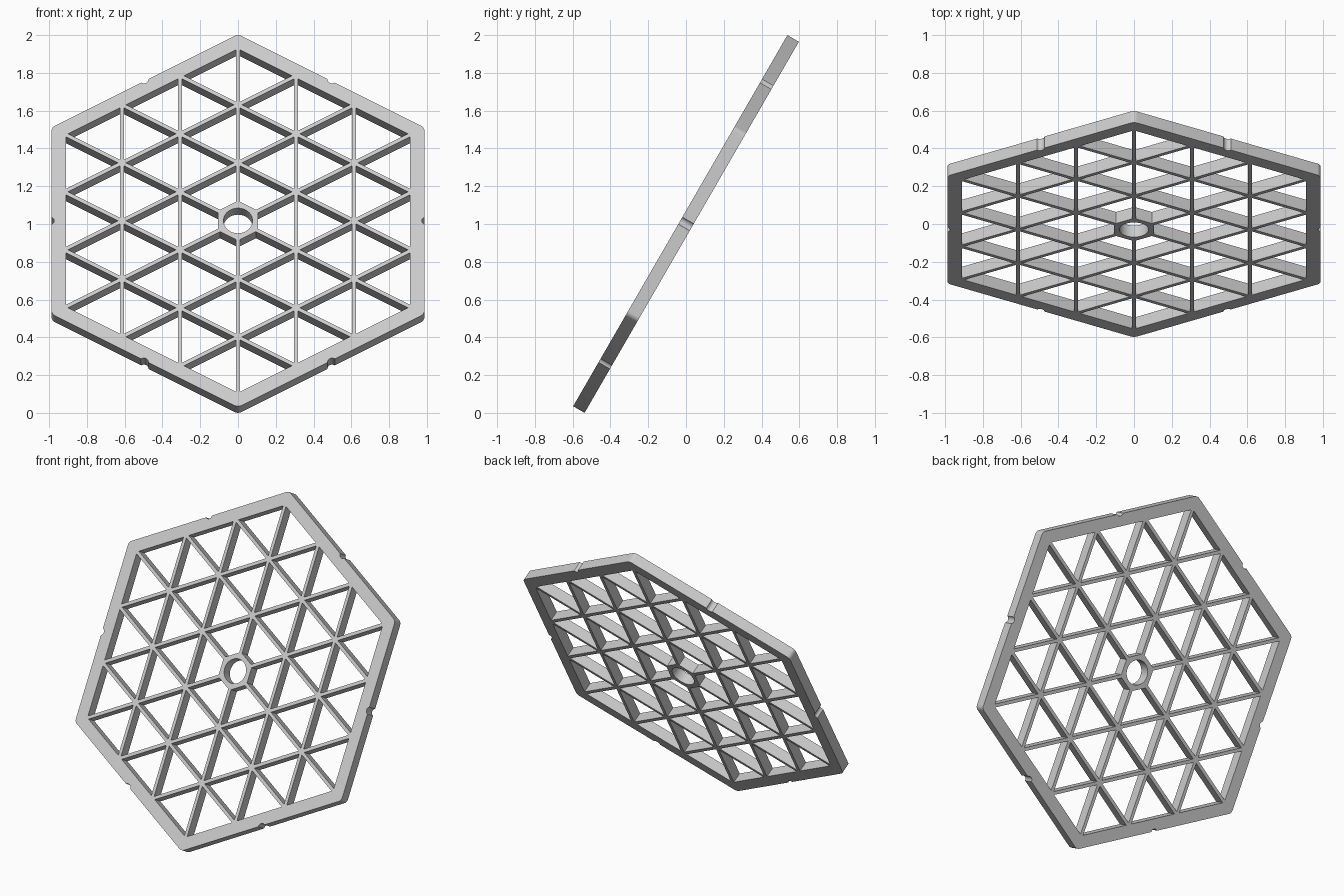
import bpy, bmesh, math
from mathutils import Vector, Matrix

if "Cube" in bpy.data.objects:
    bpy.data.objects.remove(bpy.data.objects["Cube"], do_unlink=True)

THICK, TILT = 0.07, math.radians(60)
APOTHEM, CORNER = 0.987, 0.035          # outer hexagon and its corner radius
PITCH, RIB = 0.307, 0.021               # distance between parallel ribs, rib width
HUB, BORE = 0.105, 0.077                # hub apothem, centre hole radius
NOTCH_R, NOTCH_OUT = 0.024, 0.01        # edge notch radius, centre offset outwards


def polar(angle, radius=1.0):
    return Vector((math.cos(angle), math.sin(angle))) * radius


def arc(centre, radius, start, end, steps):
    return [centre + polar(start + (end - start) * i / steps, radius)
            for i in range(steps + 1)]


# Outer rim: a notch in the middle of each side, then a rounded corner
def rim_outline():
    pts = []
    half = math.acos(NOTCH_OUT / NOTCH_R)
    corner_dist = (APOTHEM - CORNER) / math.cos(math.pi / 6)
    for k in range(6):
        side = k * math.pi / 3
        pts += arc(polar(side, APOTHEM + NOTCH_OUT), NOTCH_R,
                   side + math.pi + half, side + math.pi - half, 10)
        pts += arc(polar(side + math.pi / 6, corner_dist), CORNER,
                   side, side + math.pi / 3, 6)
    return pts


# Triangular openings between the ribs; the six inner ones are cut by the hub
def openings():
    edge = 2 * PITCH / math.sqrt(3)
    inset = 1 - 1.5 * RIB / PITCH
    sides = [polar(k * math.pi / 3) for k in range(6)]

    def node(i, j):
        return Vector((i * PITCH, (j + i / 2) * edge))

    for i in range(-4, 4):
        for j in range(-4, 4):
            for tri in (((i, j), (i + 1, j), (i, j + 1)),
                        ((i + 1, j), (i + 1, j + 1), (i, j + 1))):
                pts = [node(*n) for n in tri]
                mid = sum(pts, Vector((0, 0))) / 3
                if max(mid.dot(s) for s in sides) > 3 * PITCH:
                    continue
                pts = [mid + (p - mid) * inset for p in pts]
                if mid.length < PITCH:
                    d = mid.normalized()
                    pts.sort(key=lambda p: p.length)
                    p, q, r = pts
                    cut = (HUB - p.dot(d)) / (q.dot(d) - p.dot(d))
                    pts = [p.lerp(q, cut), q, r, p.lerp(r, cut)]
                yield pts


# Filled, extruded profile
curve = bpy.data.curves.new("grid_profile", 'CURVE')
curve.dimensions = '2D'
curve.fill_mode = 'BOTH'
curve.extrude = THICK / 2
bore = arc(Vector((0, 0)), BORE, 0, 2 * math.pi, 48)[:-1]
for outline in [rim_outline(), bore, *openings()]:
    spline = curve.splines.new('POLY')
    spline.points.add(len(outline) - 1)
    for point, p in zip(spline.points, outline):
        point.co = (p.x, p.y, 0, 1)
    spline.use_cyclic_u = True

profile = bpy.data.objects.new("grid_profile", curve)
bpy.context.collection.objects.link(profile)
bpy.context.view_layer.update()
graph = bpy.context.evaluated_depsgraph_get()
mesh = bpy.data.meshes.new_from_object(profile.evaluated_get(graph))
bpy.data.objects.remove(profile, do_unlink=True)

# Weld and lean the plate back
bm = bmesh.new()
bm.from_mesh(mesh)
bmesh.ops.remove_doubles(bm, verts=bm.verts, dist=0.0002)
bmesh.ops.recalc_face_normals(bm, faces=bm.faces)
bm.transform(Matrix.Translation((0, 0, 1)) @ Matrix.Rotation(TILT, 4, 'X'))
bm.to_mesh(mesh)
bm.free()

grey = bpy.data.materials.new("light_grey")
grey.use_nodes = True
colour = (0.6, 0.6, 0.6, 1)
grey.diffuse_color = colour
grey.node_tree.nodes["Principled BSDF"].inputs["Base Color"].default_value = colour
mesh.materials.clear()
mesh.materials.append(grey)

plate = bpy.data.objects.new("hexagonal_grid_plate", mesh)
bpy.context.collection.objects.link(plate)
bpy.ops.object.select_all(action='DESELECT')
plate.select_set(True)
bpy.context.view_layer.objects.active = plate
bpy.ops.object.shade_smooth_by_angle(angle=math.radians(30))
